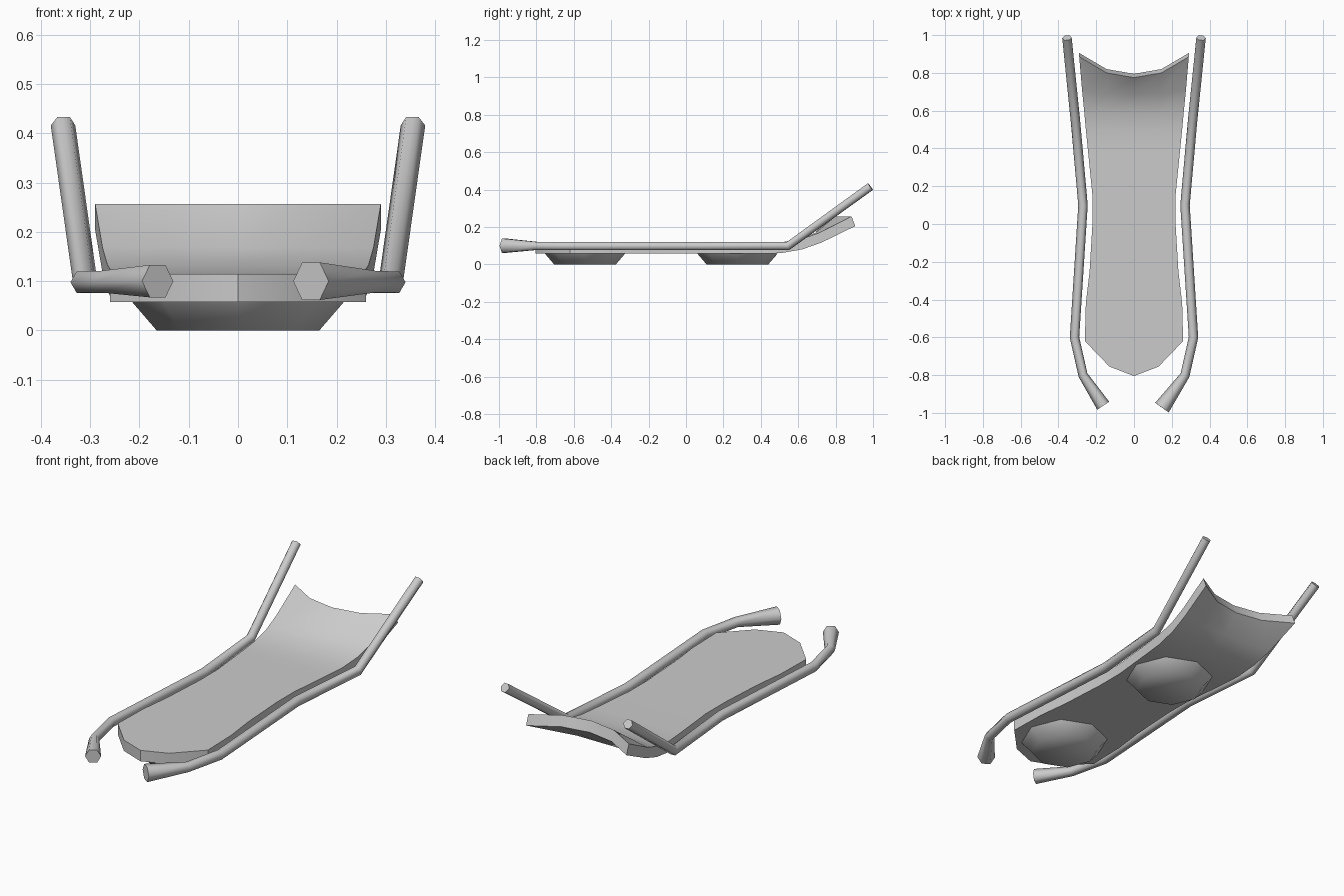
import bpy, bmesh, math
from mathutils import Vector

if "Cube" in bpy.data.objects:
    bpy.data.objects.remove(bpy.data.objects["Cube"])

GREY = (0.6, 0.6, 0.6, 1)
grey = bpy.data.materials.new("plain_grey")
grey.use_nodes = True
grey.diffuse_color = GREY
grey.node_tree.nodes["Principled BSDF"].inputs["Base Color"].default_value = GREY


def finish(name, bm, angle):
    bmesh.ops.recalc_face_normals(bm, faces=bm.faces)
    mesh = bpy.data.meshes.new(name)
    bm.to_mesh(mesh)
    bm.free()
    mesh.materials.append(grey)
    obj = bpy.data.objects.new(name, mesh)
    bpy.context.collection.objects.link(obj)
    bpy.ops.object.select_all(action="DESELECT")
    obj.select_set(True)
    bpy.context.view_layer.objects.active = obj
    bpy.ops.object.shade_smooth_by_angle(angle=math.radians(angle))
    return obj


# Deck: rows of half width, y at centre / half / edge, top z, underside z, underside y shift
rows = [
    (0.26, (-0.805, -0.755, -0.62), 0.115, 0.058, 0),
    (0.255, (-0.42,) * 3, 0.115, 0.058, 0),
    (0.235, (-0.25,) * 3, 0.115, 0.058, 0),
    (0.22, (0.0,) * 3, 0.115, 0.058, 0),
    (0.22, (0.15,) * 3, 0.115, 0.058, 0),
    (0.245, (0.4,) * 3, 0.115, 0.058, 0),
    (0.255, (0.5,) * 3, 0.117, 0.06, 0.005),
    (0.265, (0.6, 0.6, 0.61), 0.133, 0.08, 0.01),
    (0.275, (0.69, 0.69, 0.71), 0.168, 0.117, 0.015),
    (0.29, (0.775, 0.80, 0.885), 0.257, 0.205, 0.02),
]
COLS = range(-2, 3)
bm = bmesh.new()
top, under = [], []
for half, ys, zt, zb, shift in rows:
    top.append([bm.verts.new((half * c / 2, ys[abs(c)], zt)) for c in COLS])
    under.append([bm.verts.new((half * c / 2, ys[abs(c)] + shift, zb)) for c in COLS])
last = len(rows) - 1
for i in range(last):
    for j in range(4):
        for g in (top, under):
            bm.faces.new((g[i][j], g[i][j + 1], g[i + 1][j + 1], g[i + 1][j]))
    for j in (0, 4):
        bm.faces.new((top[i][j], top[i + 1][j], under[i + 1][j], under[i][j]))
for i in (0, last):
    for j in range(4):
        bm.faces.new((top[i][j], top[i][j + 1], under[i][j + 1], under[i][j]))
finish("deck", bm, 35)

# Rounded pads under the deck
for name, y in (("front_pad", -0.54), ("rear_pad", 0.275)):
    bm = bmesh.new()
    bmesh.ops.create_cone(bm, cap_ends=True, segments=8, radius1=0.165,
                          radius2=0.215, depth=0.058)
    bmesh.ops.translate(bm, verts=bm.verts, vec=(0, y, 0.029))
    finish(name, bm, 60)


# Six-sided side rails with flared front ends
def rail(name, side, tip, flare):
    path = [Vector((side * x, y, z)) for x, y, z in (
        (*tip, 0.1), (0.27, -0.8, 0.099), (0.315, -0.6, 0.098),
        (0.27, 0.1, 0.098), (0.31, 0.545, 0.098), (0.355, 0.986, 0.416))]
    bm = bmesh.new()
    rings = []
    for i, p in enumerate(path):
        ahead = (path[min(i + 1, 5)] - path[max(i, 1)]).normalized() if i < 5 else Vector()
        behind = (p - path[i - 1]).normalized() if i else Vector()
        if i == 0:
            ahead = (path[1] - p).normalized()
        along = (ahead + behind).normalized()
        across = along.cross(Vector((0, 0, 1))).normalized()
        up = across.cross(along)
        r = flare if i == 0 else 0.025
        rings.append([bm.verts.new(p + r * (math.cos(a) * across + math.sin(a) * up))
                      for a in (math.tau * k / 6 for k in range(6))])
    for a, b in zip(rings, rings[1:]):
        for k in range(6):
            bm.faces.new((a[k], a[(k + 1) % 6], b[(k + 1) % 6], b[k]))
    bm.faces.new(rings[0])
    bm.faces.new(rings[-1])
    finish(name, bm, 75)


rail("left_rail", 1, (0.148, -0.972), 0.044)
rail("right_rail", -1, (0.163, -0.962), 0.038)
